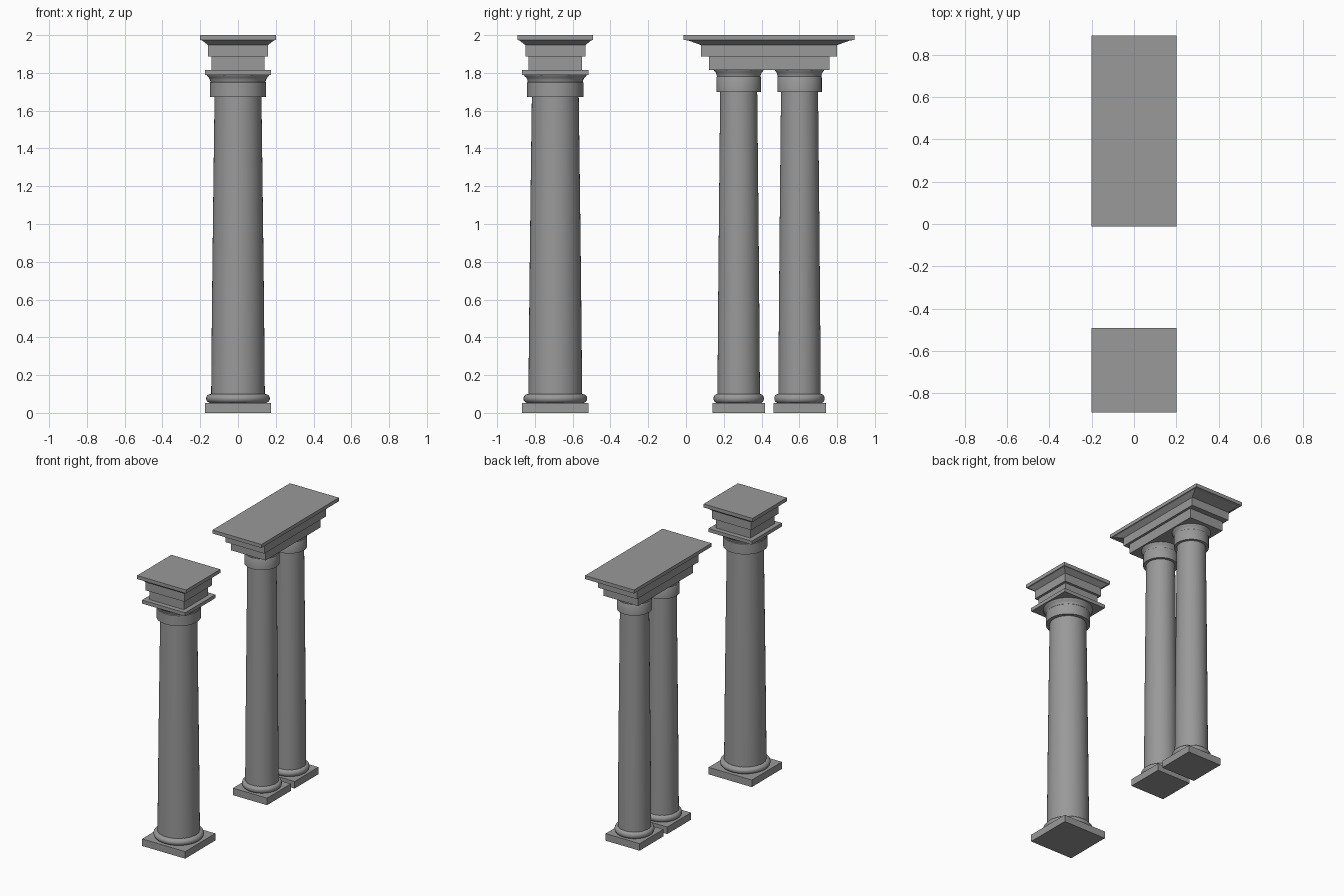
import bpy, bmesh, math

if "Cube" in bpy.data.objects:
    bpy.data.objects.remove(bpy.data.objects["Cube"])

SEG = 48
STONE = bpy.data.materials.new("dark_stone")
STONE.diffuse_color = (.32, .32, .32, 1)
STONE.use_nodes = True
STONE.node_tree.nodes["Principled BSDF"].inputs["Base Color"].default_value = STONE.diffuse_color


def make_object(name, bm):
    bmesh.ops.recalc_face_normals(bm, faces=bm.faces)
    mesh = bpy.data.meshes.new(name)
    bm.to_mesh(mesh)
    bm.free()
    mesh.materials.append(STONE)
    ob = bpy.data.objects.new(name, mesh)
    bpy.context.collection.objects.link(ob)
    return ob


def stack(name, rings, y):
    """Loft capped rectangles given as (half_x, half_y, z)."""
    bm = bmesh.new()
    loops = [[bm.verts.new((sx * hx, y + sy * hy, z))
              for sx, sy in ((-1, -1), (1, -1), (1, 1), (-1, 1))] for hx, hy, z in rings]
    for a, b in zip(loops, loops[1:]):
        for i in range(4):
            j = (i + 1) % 4
            bm.faces.new((a[i], a[j], b[j], b[i]))
    bm.faces.new(loops[0][::-1])
    bm.faces.new(loops[-1])
    return make_object(name, bm)


def lathe(name, profile, y):
    """Revolve (radius, z) points into a capped, smooth solid."""
    bm = bmesh.new()
    loops = [[bm.verts.new((r * math.cos(2 * math.pi * i / SEG),
                            y + r * math.sin(2 * math.pi * i / SEG), z))
              for i in range(SEG)] for r, z in profile]
    for a, b in zip(loops, loops[1:]):
        for i in range(SEG):
            j = (i + 1) % SEG
            bm.faces.new((a[i], a[j], b[j], b[i]))
    bm.faces.new(loops[0][::-1])
    bm.faces.new(loops[-1])
    ob = make_object(name, bm)
    bpy.ops.object.select_all(action='DESELECT')
    ob.select_set(True)
    bpy.context.view_layer.objects.active = ob
    bpy.ops.object.shade_smooth_by_angle(angle=math.radians(35))
    return ob


def column(prefix, y, s, cap):
    """Plinth, base moulding, tapered shaft and capital; s = width scale, cap = capital bottom z."""
    stack(prefix + "_plinth", [(.176 * s, .176 * s, 0), (.176 * s, .176 * s, .052)], y)
    # rounded base moulding
    base = [((.143 + .026 * math.sin(math.pi * i / 8)) * s, .076 - .024 * math.cos(math.pi * i / 8))
            for i in range(9)]
    lathe(prefix + "_base_moulding", base + [(.143 * s, .101)], y)
    # shaft with a slight swelling
    shaft = []
    for i in range(9):
        t = i / 8
        shaft.append(((.142 - .018 * t ** 1.2) * s, .09 + t * (cap + .01 - .09)))
    lathe(prefix + "_shaft", shaft, y)
    # necking band and flared bell
    lathe(prefix + "_capital", [(.12 * s, cap), (.149 * s, cap), (.149 * s, cap + .076),
                                (.146 * s, cap + .08), (.148 * s, cap + .09), (.154 * s, cap + .102),
                                (.164 * s, cap + .111), (.167 * s, cap + .121)], y)


def entablature(prefix, y, k):
    """Stepped blocks and cornice, stretched by k along y."""
    def part(name, rings):
        stack(prefix + name, [(h, h * k, z) for h, z in rings], y)
    part("_lower_block", [(.141, 1.815), (.141, 1.886)])
    part("_upper_block", [(.159, 1.886), (.159, 1.947)])
    part("_cornice", [(.159, 1.947), (.19, 1.972), (.2, 1.974), (.2, 2.0)])


# single column
SINGLE_Y = -.692
column("single", SINGLE_Y, 1.0, 1.673)
stack("single_abacus", [(.176, .176, 1.79), (.176, .176, 1.816)], SINGLE_Y)
entablature("single", SINGLE_Y, 1.0)

# paired columns under one long entablature
PAIR_Y = .44
for prefix, side in (("pair_front", -1), ("pair_back", 1)):
    column(prefix, PAIR_Y + side * .161, .79, 1.7)
entablature("pair", PAIR_Y, 2.26)
